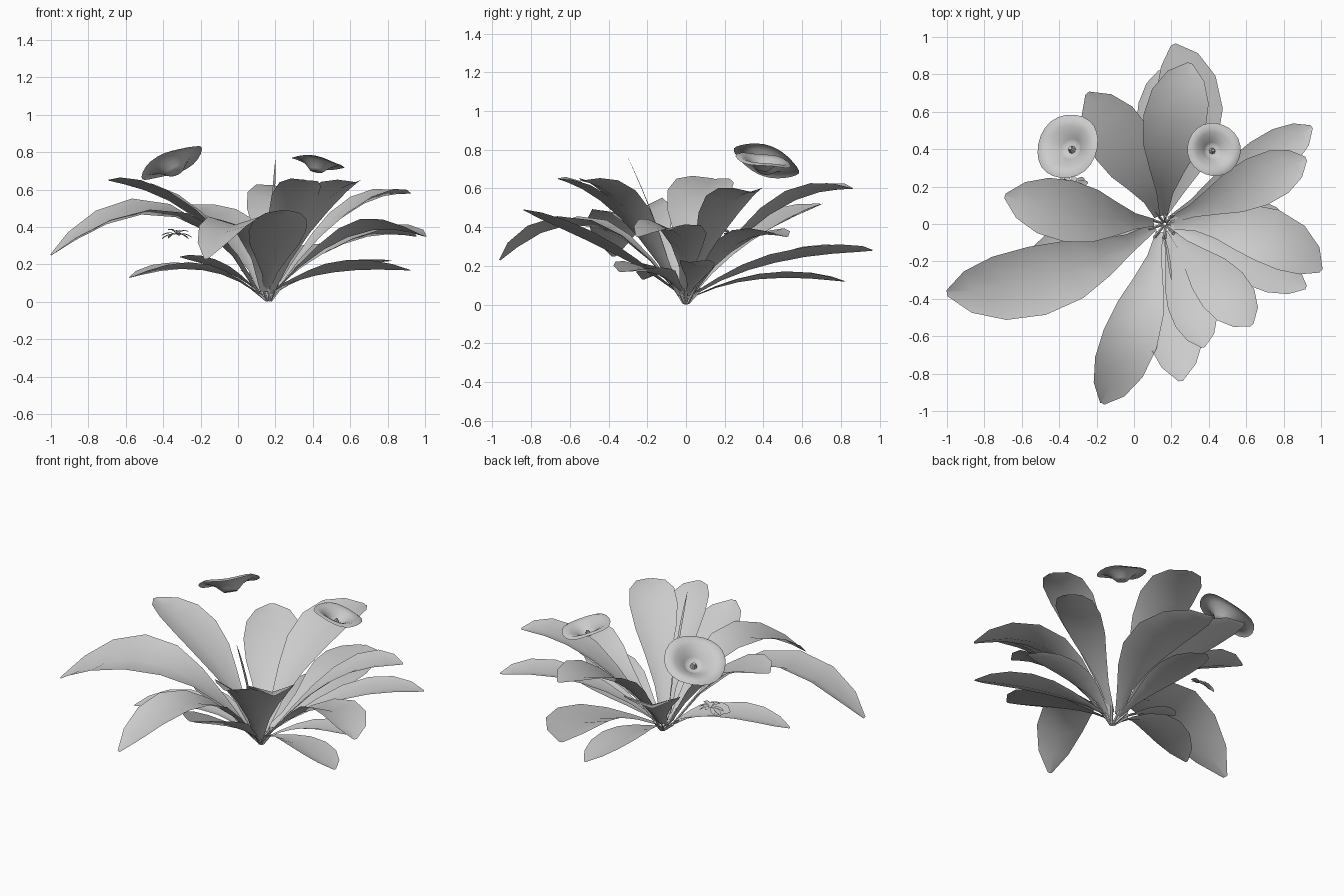
import bpy, bmesh, math, random
from mathutils import Vector

random.seed(4)
old = bpy.data.objects.get("Cube")
if old:
    bpy.data.objects.remove(old)

grey = bpy.data.materials.new("plain grey")
grey.use_nodes = True
tone = (0.6, 0.6, 0.6, 1)
grey.diffuse_color = tone
grey.node_tree.nodes["Principled BSDF"].inputs["Base Color"].default_value = tone


def finish(bm, name, angle):
    mesh = bpy.data.meshes.new(name)
    bm.to_mesh(mesh)
    bm.free()
    mesh.materials.append(grey)
    ob = bpy.data.objects.new(name, mesh)
    bpy.context.collection.objects.link(ob)
    bpy.ops.object.select_all(action='DESELECT')
    ob.select_set(True)
    bpy.context.view_layer.objects.active = ob
    bpy.ops.object.shade_smooth_by_angle(angle=math.radians(angle))
    return ob


# Outline of a leaf: position along the midrib, share of the full width
OUTLINE = [(0, .12), (.15, .26), (.3, .55), (.45, .85), (.62, 1), (.78, .92), (.91, .6), (1, .08)]


def add_leaf(bm, base, mid, tip, width, roll=0.0, fold=0.3):
    """Folded blade along a curve from base through mid to tip."""
    base, mid, tip = Vector(base), Vector(mid), Vector(tip)
    ctrl = mid * 2 - (base + tip) / 2
    rows = []
    for t, share in OUTLINE:
        p = base * (1 - t) ** 2 + ctrl * 2 * t * (1 - t) + tip * t * t
        d = ((ctrl - base) * (1 - t) + (tip - ctrl) * t).normalized()
        side = d.cross(Vector((0, 0, 1))).normalized()
        up = side.cross(d)
        r = math.radians(roll)
        side, up = side * math.cos(r) + up * math.sin(r), up * math.cos(r) - side * math.sin(r)
        half = width / 2 * share
        lift = up * half * fold
        rows.append([bm.verts.new(p + side * half * s + lift * (abs(s) - .5))
                     for s in (-1, 0, 1)])
    for a, b in zip(rows, rows[1:]):
        for i in range(2):
            bm.faces.new((a[i], b[i], b[i + 1], a[i + 1]))


# Leaves: name, middle of the midrib, tip, width, roll
LEAVES = [
    ("long_right_leaf", (-.38, -.26, .49), (-1, -.37, .25), .38, 9),
    ("drooping_front_leaf", (.02, -.5, .43), (-.17, -.96, .23), .3, 0),
    ("rising_front_leaf", (.2, -.42, .31), (.25, -.84, .49), .31, 0),
    ("front_left_leaf", (.43, -.3, .51), (.63, -.54, .64), .28, 0),
    ("inner_front_leaf", (.28, -.36, .49), (.37, -.66, .65), .25, 6),
    ("low_left_leaf", (.55, -.17, .18), (.92, -.34, .17), .25, 8),
    ("low_inner_left_leaf", (.48, .06, .18), (.82, .02, .22), .18, 0),
    ("left_leaf", (.62, -.03, .38), (1, -.25, .35), .3, 6),
    ("back_left_leaf", (.6, .28, .34), (.95, .52, .35), .24, 0),
    ("upper_back_left_leaf", (.58, .19, .49), (.92, .35, .58), .27, 0),
    ("back_leaf", (.3, .5, .25), (.21, .96, .28), .35, 0),
    ("upper_back_leaf", (.2, .46, .51), (.3, .86, .6), .34, 0),
    ("low_back_leaf", (.12, .42, .15), (.14, .82, .12), .22, 0),
    ("back_right_leaf", (-.02, .36, .37), (-.25, .7, .52), .33, 0),
    ("right_leaf", (-.26, .05, .5), (-.69, .15, .65), .33, -4),
    ("low_right_leaf", (-.22, -.08, .19), (-.58, -.22, .13), .24, 0),
    ("short_right_leaf", (-.08, 0, .18), (-.31, 0, .24), .18, -10),
    ("thin_shoot", (.18, -.15, .4), (.2, -.3, .76), .015, 0),
]
for i, (name, mid, tip, width, roll) in enumerate(LEAVES):
    bm = bmesh.new()
    out = Vector((tip[0] - .15, tip[1], 0)).normalized() * .045
    add_leaf(bm, (.15 + out.x, out.y, .045 + .01 * (i % 3)), mid, tip, width, roll)
    finish(bm, name, 40)


# Trumpet flowers: thin wavy dish with a sunken throat and a small centre
DISH = [(.05, -.4), (.22, -.42), (.32, -.33), (.46, -.2), (.65, -.09), (.85, -.01), (1, -.08)]


def add_flower(name, centre, normal, radius):
    bm = bmesh.new()
    n = 24
    rings = []
    for r, h in DISH:
        ring = []
        for k in range(n):
            a = math.tau * k / n
            wave = .05 * r * r * math.sin(3 * a + 1)
            ring.append(bm.verts.new((r * math.cos(a), r * math.sin(a), h + wave)))
        rings.append(ring)
    for a, b in zip(rings, rings[1:]):
        for k in range(n):
            bm.faces.new((a[k], b[k], b[(k + 1) % n], a[(k + 1) % n]))
    bm.faces.new(rings[0])
    bmesh.ops.recalc_face_normals(bm, faces=bm.faces)
    if rings[0][0].link_faces[0].normal.z < 0:
        bmesh.ops.reverse_faces(bm, faces=bm.faces)
    ob = finish(bm, name, 60)
    bm = bmesh.new()
    bmesh.ops.create_cone(bm, cap_ends=True, segments=8, radius1=.12, radius2=.05, depth=.16)
    bmesh.ops.translate(bm, verts=bm.verts, vec=(0, 0, -.33))
    pistil = finish(bm, name + "_centre", 40)
    for o in (ob, pistil):
        o.rotation_mode = 'QUATERNION'
        o.rotation_quaternion = Vector(normal).to_track_quat('Z', 'Y')
        o.location = centre
        o.scale = (radius,) * 3


add_flower("right_flower", (-.36, .42, .755), (-.4, .32, .86), .18)
add_flower("left_flower", (.43, .4, .755), (.2, .16, .96), .145)

# Small opened bud of curled petals
bm = bmesh.new()
heart = Vector((-.33, .22, .36))
for k in range(9):
    a = math.tau * k / 9
    reach = Vector((math.cos(a) * .085, math.sin(a) * .035, random.uniform(-.03, .03)))
    add_leaf(bm, heart, heart + reach * .5 + Vector((0, 0, .012)), heart + reach, .03)
finish(bm, "bud", 40)

# Short stalks gathered at the root
bm = bmesh.new()
for k in range(9):
    a = math.tau * k / 9
    foot = Vector((.165 + .012 * math.cos(a), .012 * math.sin(a), 0))
    top = Vector((.15 + .08 * math.cos(a), .08 * math.sin(a), random.uniform(.06, .12)))
    axis = top - foot
    made = bmesh.ops.create_cone(bm, cap_ends=True, segments=5, radius1=.007,
                                 radius2=.009, depth=axis.length)["verts"]
    bmesh.ops.rotate(bm, verts=made, matrix=axis.to_track_quat('Z', 'Y').to_matrix())
    bmesh.ops.translate(bm, verts=made, vec=(foot + top) / 2 + Vector((0, 0, .006)))
finish(bm, "root_stalks", 40)
